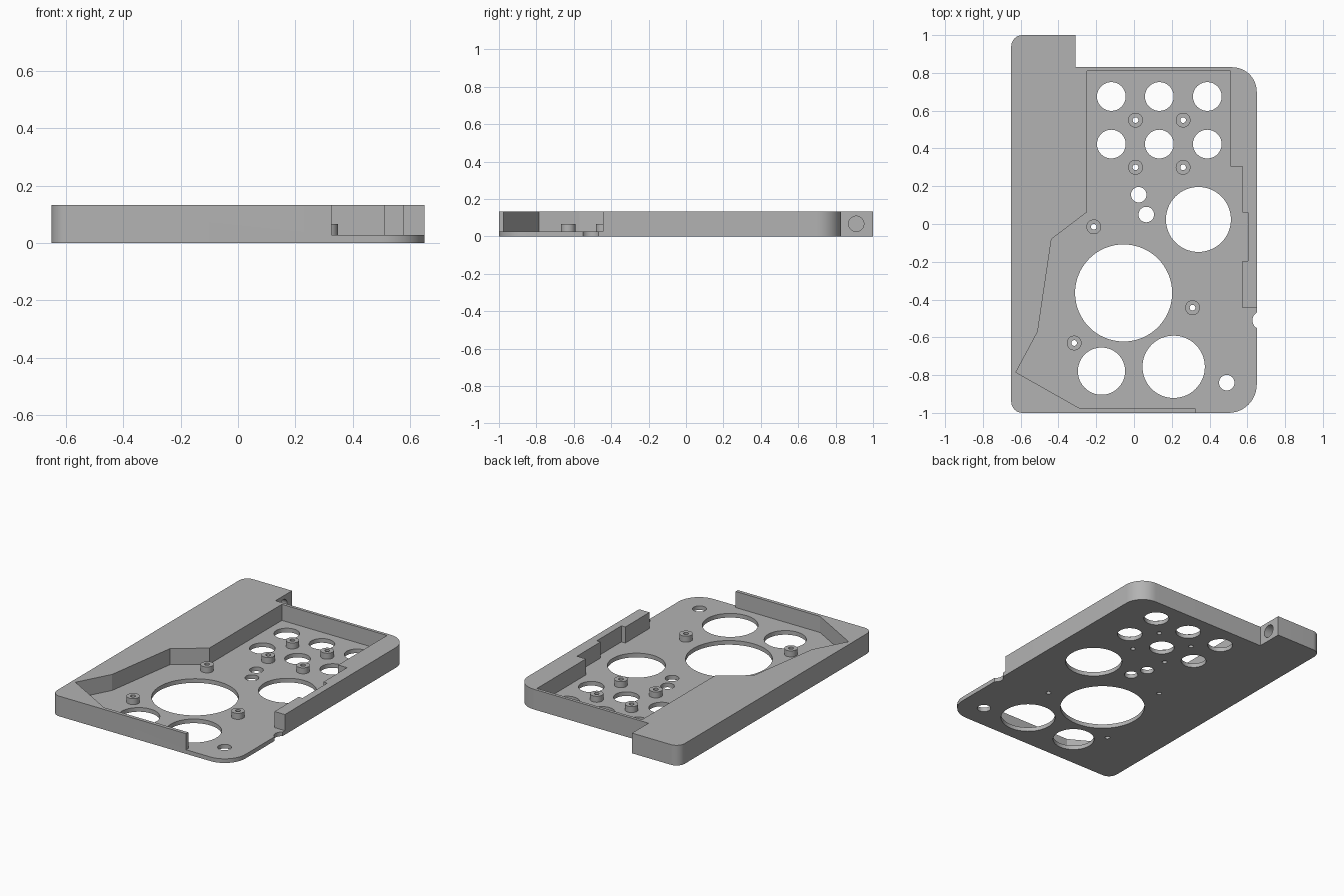
import bpy, bmesh, math
from mathutils import Vector, Matrix

cube = bpy.data.objects.get("Cube")
if cube:
    bpy.data.objects.remove(cube, do_unlink=True)

HEIGHT, FLOOR, BOSS_TOP = 0.132, 0.027, 0.066

grey = bpy.data.materials.new("plain grey")
grey.use_nodes = True
grey.diffuse_color = (0.45, 0.45, 0.45, 1)
grey.node_tree.nodes["Principled BSDF"].inputs["Base Color"].default_value = (0.45, 0.45, 0.45, 1)


def to_object(name, bm):
    bmesh.ops.recalc_face_normals(bm, faces=bm.faces[:])
    mesh = bpy.data.meshes.new(name)
    bm.to_mesh(mesh)
    bm.free()
    mesh.materials.append(grey)
    obj = bpy.data.objects.new(name, mesh)
    bpy.context.collection.objects.link(obj)
    return obj


def rounded(corners, steps=12):
    """Replace each (x, y, radius) corner of a right-angled outline by an arc."""
    points = []
    for i, (x, y, r) in enumerate(corners):
        p = Vector((x, y))
        if r == 0:
            points.append(p)
            continue
        a = (Vector(corners[i - 1][:2]) - p).normalized()
        b = (Vector(corners[(i + 1) % len(corners)][:2]) - p).normalized()
        centre = p + (a + b) * r
        for k in range(steps + 1):
            t = math.pi / 2 * k / steps
            points.append(centre - (b * math.cos(t) + a * math.sin(t)) * r)
    return points


def prism(name, points, z0, z1):
    bm = bmesh.new()
    face = bm.faces.new([bm.verts.new((p[0], p[1], z0)) for p in points])
    top = bmesh.ops.extrude_face_region(bm, geom=[face])["geom"]
    verts = [v for v in top if isinstance(v, bmesh.types.BMVert)]
    bmesh.ops.translate(bm, verts=verts, vec=(0, 0, z1 - z0))
    return to_object(name, bm)


def add_cylinder(bm, x, y, r, z0, z1):
    bmesh.ops.create_cone(bm, cap_ends=True, segments=64, radius1=r, radius2=r,
                          depth=z1 - z0, matrix=Matrix.Translation((x, y, (z0 + z1) / 2)))


def combine(target, tool, operation):
    """Apply a boolean, then drop the tool object."""
    tool.hide_render = True
    mod = target.modifiers.new(tool.name, "BOOLEAN")
    mod.object, mod.operation, mod.solver = tool, operation, "EXACT"
    bpy.context.view_layer.objects.active = target
    bpy.ops.object.modifier_apply(modifier=mod.name)
    bpy.data.objects.remove(tool, do_unlink=True)


# Outer block with rounded corners and the raised rear tab
outline = rounded([(-0.65, -1, 0.06), (0.65, -1, 0.15), (0.65, 0.83, 0.13),
                   (-0.31, 0.83, 0), (-0.31, 1, 0), (-0.65, 1, 0.06)])
tray = prism("tray", outline, 0, HEIGHT)

# Recess, open at the front right corner
recess = [(-0.25, 0.81), (0.51, 0.81), (0.51, 0.305), (0.575, 0.305),
          (0.575, 0.06), (0.603, 0.06), (0.603, -0.195), (0.575, -0.195),
          (0.575, -0.445), (0.75, -0.445), (0.75, -1.1), (0.325, -1.1),
          (0.325, -0.977), (-0.285, -0.977), (-0.625, -0.785),
          (-0.51, -0.57), (-0.437, -0.08), (-0.25, 0.062)]
combine(tray, prism("recess", recess, FLOOR, 0.3), "DIFFERENCE")

# Mounting bosses
bosses = [(x, y) for x in (0.008, 0.26) for y in (0.3, 0.55)]
bosses += [(-0.213, -0.015), (0.31, -0.443), (-0.317, -0.63)]
bm = bmesh.new()
for x, y in bosses:
    add_cylinder(bm, x, y, 0.039, FLOOR / 2, BOSS_TOP)
combine(tray, to_object("bosses", bm), "UNION")

# Floor openings, screw holes and edge notch
holes = [(x, y, 0.076) for x in (-0.12, 0.134, 0.388) for y in (0.423, 0.675)]
holes += [(x, y, 0.015) for x, y in bosses]
holes += [(-0.055, -0.365, 0.257), (0.341, 0.024, 0.172), (0.21, -0.756, 0.165),
          (-0.172, -0.779, 0.125), (0.491, -0.84, 0.041), (0.025, 0.155, 0.041),
          (0.065, 0.05, 0.041), (0.675, -0.51, 0.048)]
bm = bmesh.new()
for x, y, r in holes:
    add_cylinder(bm, x, y, r, -0.1, 0.3)

# Blind socket in the side of the rear tab
bmesh.ops.create_cone(bm, cap_ends=True, segments=64, radius1=0.041, radius2=0.041, depth=0.4,
                      matrix=Matrix.Translation((-0.31, 0.91, 0.067)) @ Matrix.Rotation(math.pi / 2, 4, "Y"))
combine(tray, to_object("holes", bm), "DIFFERENCE")

# Smooth round walls, keep real edges sharp
bpy.ops.object.select_all(action="DESELECT")
tray.select_set(True)
bpy.context.view_layer.objects.active = tray
bpy.ops.object.shade_smooth_by_angle(angle=math.radians(14))
